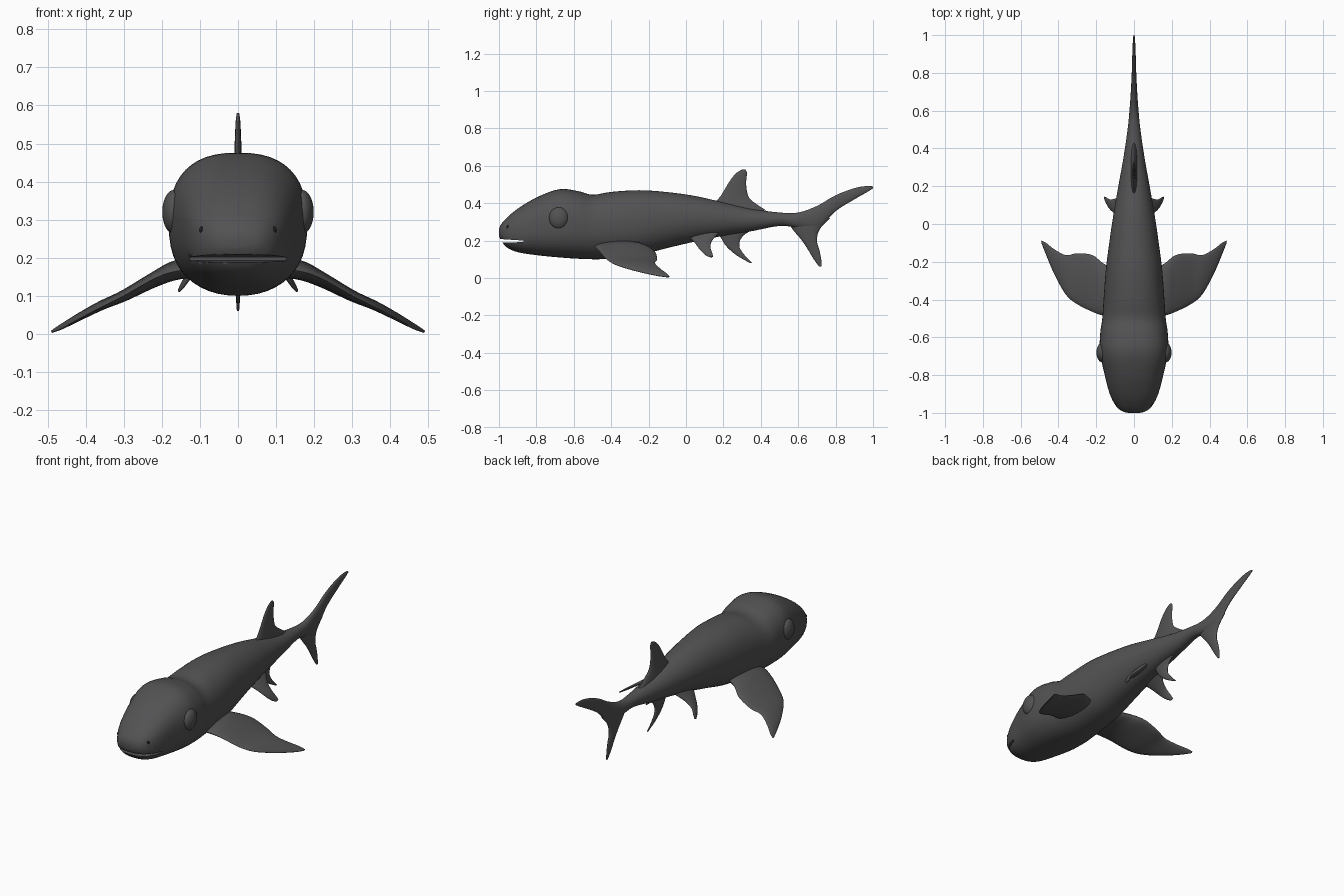
import bpy, bmesh
from math import sin, cos, pi, copysign
from mathutils import Vector

if "Cube" in bpy.data.objects:
    bpy.data.objects.remove(bpy.data.objects["Cube"], do_unlink=True)


def material(name, rgb):
    mat = bpy.data.materials.new(name)
    mat.use_nodes = True
    mat.diffuse_color = (*rgb, 1)
    bsdf = mat.node_tree.nodes["Principled BSDF"]
    bsdf.inputs["Base Color"].default_value = (*rgb, 1)
    bsdf.inputs["Roughness"].default_value = 0.7
    return mat


SKIN = material("charcoal skin", (0.085, 0.085, 0.088))
DARK = material("nostril black", (0.012, 0.012, 0.013))


def smooth_rows(rows, steps):
    """Refine a list of section rows with a Catmull-Rom spline."""
    out = []
    for i in range(len(rows) - 1):
        quad = [rows[max(i - 1, 0)], rows[i], rows[i + 1], rows[min(i + 2, len(rows) - 1)]]
        for s in range(steps):
            t = s / steps
            out.append([b + 0.5 * t * (c - a + t * (2*a - 5*b + 4*c - d + t * (3*(b - c) + d - a)))
                        for a, b, c, d in zip(*quad)])
    return out + [list(rows[-1])]


def finish(obj, mat):
    obj.data.materials.append(mat)
    bpy.ops.object.select_all(action="DESELECT")
    obj.select_set(True)
    bpy.context.view_layer.objects.active = obj
    bpy.ops.object.shade_smooth_by_angle(angle=0.9)
    return obj


def loft(name, rings, mat=SKIN):
    """Skin closed rings of points and close both ends."""
    bm = bmesh.new()
    loops = [[bm.verts.new(p) for p in ring] for ring in rings]
    n = len(loops[0])
    for a, b in zip(loops, loops[1:]):
        for i in range(n):
            j = (i + 1) % n
            bm.faces.new((a[i], a[j], b[j], b[i]))
    bm.faces.new(loops[0])
    bm.faces.new(loops[-1])
    bmesh.ops.recalc_face_normals(bm, faces=bm.faces)
    mesh = bpy.data.meshes.new(name)
    bm.to_mesh(mesh)
    bm.free()
    obj = bpy.data.objects.new(name, mesh)
    bpy.context.collection.objects.link(obj)
    return finish(obj, mat)


def fin(name, rows, side=1):
    """Rows from root to tip: x, lead y, lead z, trail y, trail z, half thickness."""
    first, last = rows[0], rows[-1]
    span = Vector((last[0] - first[0], 0, last[2] - first[2]))
    normal = span.cross(Vector((0, 1, 0))).normalized()
    rings = []
    for x, y0, z0, y1, z1, th in smooth_rows(rows, 5):
        lead, trail = Vector((x, y0, z0)), Vector((x, y1, z1))
        ring = []
        for k in range(20):
            a = 2 * pi * k / 20
            p = lead.lerp(trail, (1 - cos(a)) / 2) + normal * th * sin(a)
            ring.append((p.x * side, p.y, p.z))
        rings.append(ring)
    return loft(name, rings)


def middle_fin(name, rows):
    """Rows from root to tip: z, lead y, trail y, half thickness."""
    return fin(name, [(0, y0, z, y1, z, th) for z, y0, y1, th in rows])


def ball(name, centre, radii, mat):
    bpy.ops.mesh.primitive_uv_sphere_add(segments=32, ring_count=16, location=centre)
    obj = bpy.context.object
    obj.name = name
    obj.scale = radii
    return finish(obj, mat)


# Body with upper tail lobe: y, top z, bottom z, half width, squareness
BODY = [
    (-1.0, .26, .225, .03, 2.2), (-.99, .285, .203, .065, 2.3),
    (-.96, .32, .165, .098, 2.4), (-.9, .37, .138, .128, 2.5),
    (-.8, .43, .122, .155, 2.5), (-.68, .474, .11, .18, 2.5),
    (-.58, .465, .103, .179, 2.4), (-.5, .445, .1, .168, 2.3),
    (-.4, .46, .103, .161, 2.2), (-.25, .469, .122, .15, 2.2),
    (-.1, .459, .16, .131, 2.1), (.05, .438, .195, .109, 2),
    (.2, .404, .225, .083, 2), (.35, .37, .25, .056, 2),
    (.5, .35, .278, .034, 2), (.6, .35, .268, .024, 2),
    (.7, .385, .262, .017, 2), (.8, .442, .357, .012, 2),
    (.9, .48, .42, .009, 2), (.97, .492, .46, .006, 2), (1.0, .489, .479, .003, 2)]


def power(v, e):
    return copysign(abs(v) ** e, v)


rings = []
for y, top, bottom, width, square in smooth_rows(BODY, 5):
    angles = [2 * pi * k / 48 for k in range(48)]
    rings.append([(width * power(cos(a), 2 / square), y,
                   (top + bottom) / 2 + (top - bottom) / 2 * power(sin(a), 2 / square))
                  for a in angles])
body = loft("body", rings)

# Mouth slot, a wedge narrowing towards the back
cutter = loft("mouth_cutter", [
    [(x, -1.05, .212), (x, -1.05, .186), (x, -.87, .192), (x, -.87, .2)] for x in (-.3, .3)])
cut = body.modifiers.new("mouth", "BOOLEAN")
cut.operation = "DIFFERENCE"
cut.solver = "EXACT"
cut.object = cutter
bpy.ops.object.select_all(action="DESELECT")
bpy.context.view_layer.objects.active = body
body.select_set(True)
# Apply ahead of the smoothing modifier, if there is one
bpy.ops.object.modifier_move_to_index(modifier="mouth", index=0)
bpy.ops.object.modifier_apply(modifier="mouth")
bpy.data.objects.remove(cutter, do_unlink=True)

# Fins on the centre line
middle_fin("dorsal_fin", [
    (.36, .1, .43, .02), (.42, .17, .345, .013), (.47, .205, .325, .01),
    (.52, .235, .322, .008), (.56, .268, .326, .006), (.58, .3, .318, .003)])
middle_fin("anal_fin", [
    (.27, .14, .38, .016), (.225, .18, .305, .012), (.17, .215, .285, .009),
    (.12, .272, .315, .006), (.08, .342, .355, .003)])
middle_fin("lower_tail_lobe", [
    (.32, .53, .77, .017), (.26, .57, .715, .015), (.2, .62, .7, .012),
    (.15, .653, .713, .009), (.1, .683, .723, .006), (.06, .712, .725, .003)])

# Paired fins and head details
PECTORAL = [
    (.08, -.49, .17, -.25, .18, .03), (.16, -.485, .165, -.21, .17, .026),
    (.22, -.465, .145, -.165, .14, .02), (.3, -.425, .1, -.155, .1, .015),
    (.36, -.375, .07, -.165, .078, .012), (.42, -.27, .038, -.135, .048, .009),
    (.465, -.165, .014, -.1, .022, .006), (.49, -.1, .004, -.088, .007, .003)]
PELVIC = [
    (.05, .01, .225, .18, .245, .016), (.09, .045, .19, .14, .2, .012),
    (.125, .075, .15, .13, .165, .008), (.145, .105, .122, .14, .135, .006),
    (.156, .13, .11, .145, .115, .003)]
for label, side in (("left", 1), ("right", -1)):
    fin(label + "_pectoral_fin", PECTORAL, side)
    fin(label + "_pelvic_fin", PELVIC, side)
    ball(label + "_eye", (side * .168, -.68, .32), (.031, .052, .058), SKIN)
    ball(label + "_nostril", (side * .095, -.953, .273), (.007, .007, .009), DARK)
